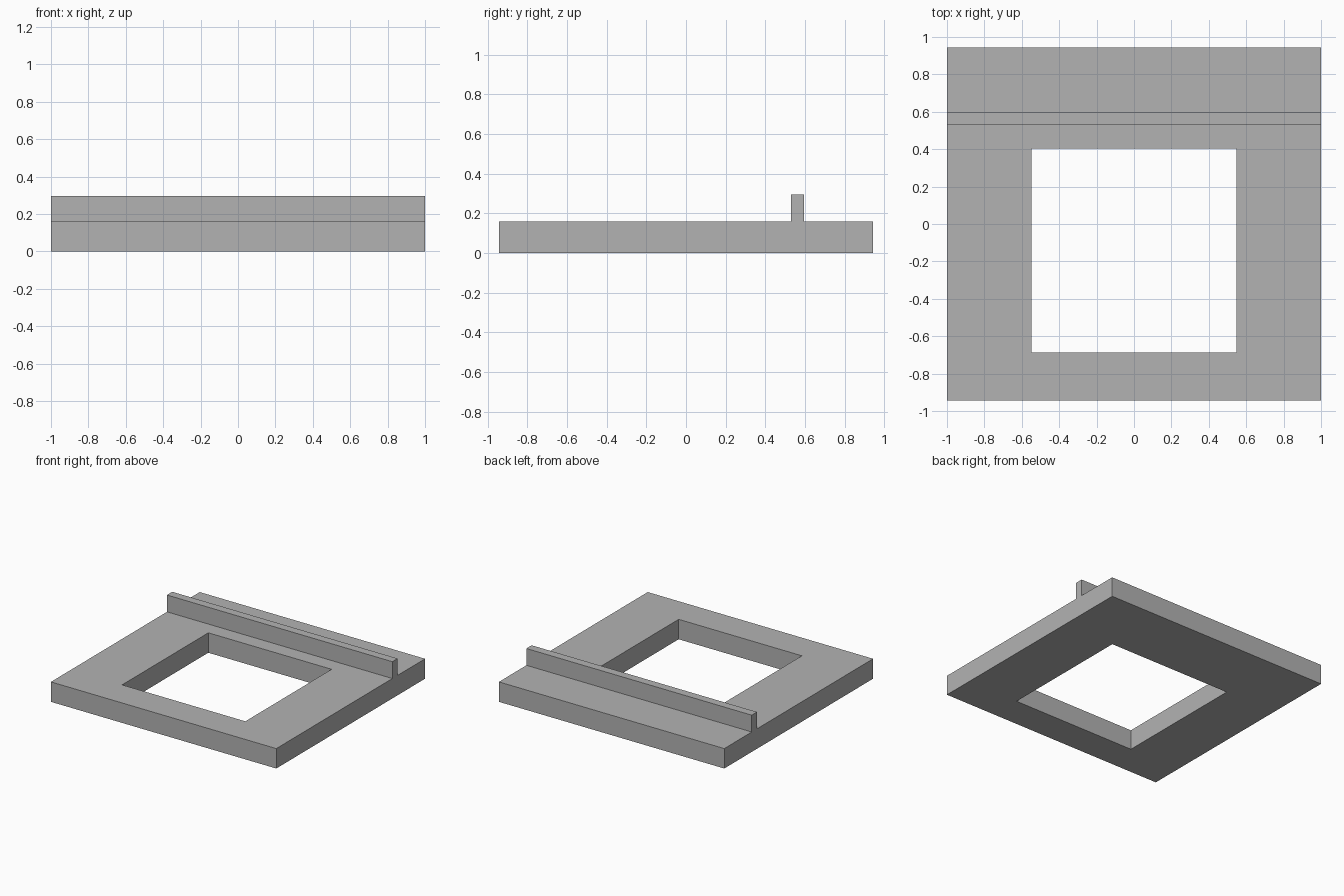
import bpy
import bmesh

cube = bpy.data.objects.get("Cube")
if cube:
    bpy.data.objects.remove(cube, do_unlink=True)

HALF_X, HALF_Y = 1.0, 0.943
BASE_TOP, RAIL_TOP = 0.16, 0.295
HOLE_X, HOLE_FRONT, HOLE_BACK = 0.547, -0.688, 0.405
RAIL_FRONT, RAIL_BACK = 0.528, 0.595

grey = bpy.data.materials.new("plain grey")
grey.use_nodes = True
colour = (0.45, 0.45, 0.45, 1)
grey.diffuse_color = colour
grey.node_tree.nodes["Principled BSDF"].inputs["Base Color"].default_value = colour


def rectangle(bm, half_x, front, back, z):
    corners = ((-half_x, front), (half_x, front), (half_x, back), (-half_x, back))
    return [bm.verts.new((x, y, z)) for x, y in corners]


def finish(bm, name):
    bmesh.ops.recalc_face_normals(bm, faces=bm.faces)
    mesh = bpy.data.meshes.new(name)
    bm.to_mesh(mesh)
    bm.free()
    mesh.materials.append(grey)
    obj = bpy.data.objects.new(name, mesh)
    bpy.context.collection.objects.link(obj)


def extrude_up(bm, height):
    result = bmesh.ops.extrude_face_region(bm, geom=bm.faces[:])
    verts = [g for g in result["geom"] if isinstance(g, bmesh.types.BMVert)]
    bmesh.ops.translate(bm, verts=verts, vec=(0, 0, height))


# Flat base with a rectangular opening: a ring of four faces, extruded
bm = bmesh.new()
outer = rectangle(bm, HALF_X, -HALF_Y, HALF_Y, 0)
inner = rectangle(bm, HOLE_X, HOLE_FRONT, HOLE_BACK, 0)
for i in range(4):
    j = (i + 1) % 4
    bm.faces.new((outer[i], outer[j], inner[j], inner[i]))
extrude_up(bm, BASE_TOP)
# Keep the floor of the ring, which the extrusion may leave open
floor_faces = [f for f in bm.faces if all(v.co.z < 0.001 for v in f.verts)]
if not floor_faces:
    for i in range(4):
        j = (i + 1) % 4
        bm.faces.new((outer[i], inner[i], inner[j], outer[j]))
finish(bm, "base_frame")

# Full-width rail standing behind the opening
bm = bmesh.new()
bm.faces.new(rectangle(bm, HALF_X, RAIL_FRONT, RAIL_BACK, BASE_TOP))
extrude_up(bm, RAIL_TOP - BASE_TOP)
finish(bm, "raised_rail")
